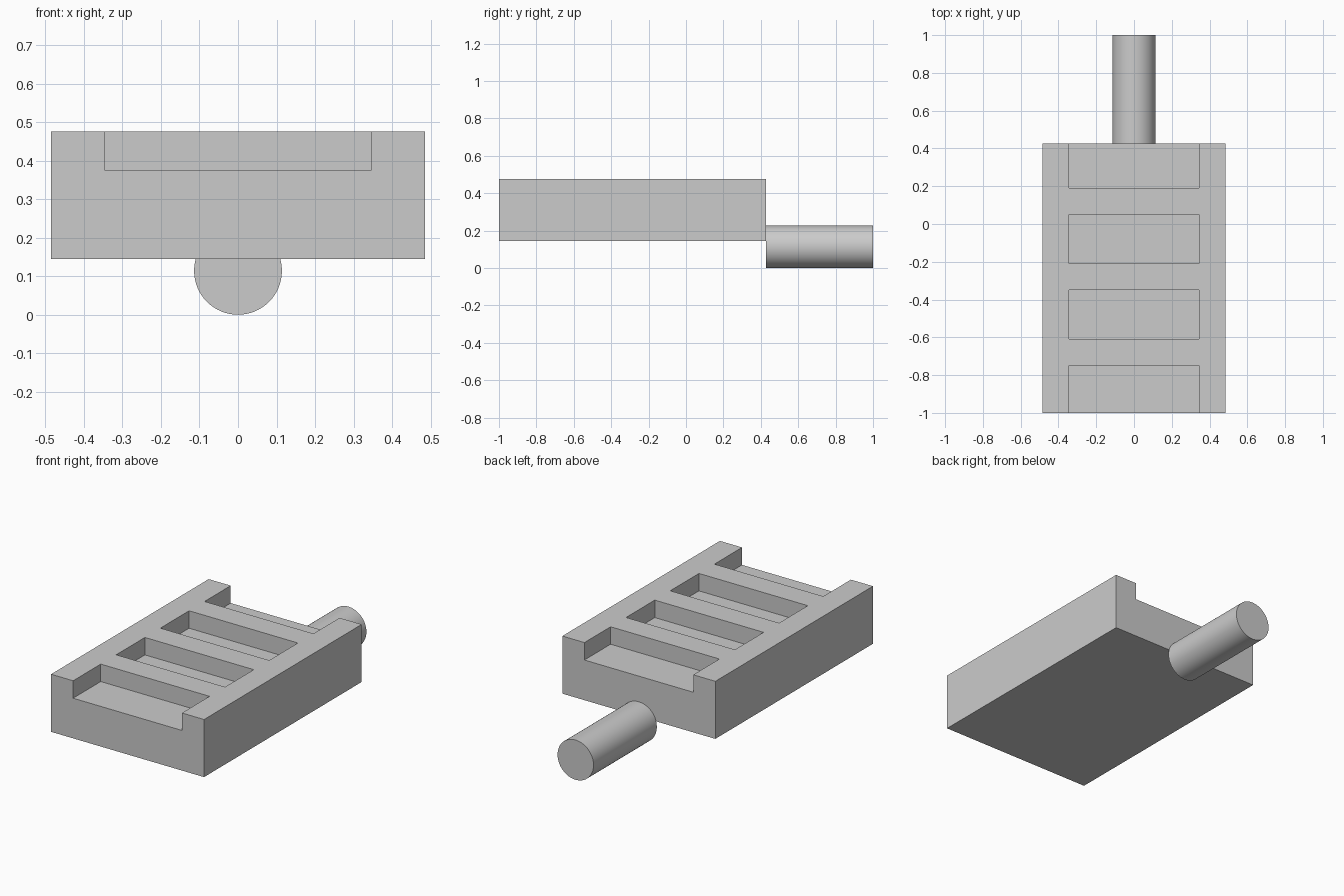
import bpy
import bmesh
from math import radians
from mathutils import Matrix, Vector

default = bpy.data.objects.get("Cube")
if default:
    bpy.data.objects.remove(default, do_unlink=True)

grey = bpy.data.materials.new("plain_grey")
grey.use_nodes = True
colour = (0.6, 0.6, 0.6, 1)
grey.diffuse_color = colour
grey.node_tree.nodes["Principled BSDF"].inputs["Base Color"].default_value = colour


def add_box(bm, low, high):
    low, high = Vector(low), Vector(high)
    size = Matrix.Diagonal((*(high - low), 1))
    bmesh.ops.create_cube(bm, size=1, matrix=Matrix.Translation((low + high) / 2) @ size)


def finish(bm, name):
    mesh = bpy.data.meshes.new(name)
    bm.to_mesh(mesh)
    bm.free()
    mesh.materials.append(grey)
    obj = bpy.data.objects.new(name, mesh)
    bpy.context.collection.objects.link(obj)
    return obj


def activate(obj):
    bpy.ops.object.select_all(action="DESELECT")
    obj.select_set(True)
    bpy.context.view_layer.objects.active = obj


HALF_WIDTH, BACK = 0.485, 0.427
BOTTOM, TOP, SLOT_FLOOR = 0.145, 0.475, 0.375

# Solid block
bm = bmesh.new()
add_box(bm, (-HALF_WIDTH, -1, BOTTOM), (HALF_WIDTH, BACK, TOP))
block = finish(bm, "block")

# Evenly spaced slots; the first and last run out through the ends
bm = bmesh.new()
for i in range(4):
    y = -0.88 + 0.4 * i
    add_box(bm, (-0.345, y - 0.13, SLOT_FLOOR), (0.345, y + 0.13, TOP + 0.1))
cutter = finish(bm, "slot_cutter")
cutter.hide_render = True

cut = block.modifiers.new("slots", "BOOLEAN")
cut.operation = "DIFFERENCE"
cut.solver = "EXACT"
cut.object = cutter
activate(block)
bpy.ops.object.modifier_apply(modifier=cut.name)
bpy.data.objects.remove(cutter, do_unlink=True)

# Round handle behind the block
RADIUS = 0.114
bm = bmesh.new()
bmesh.ops.create_cone(
    bm, cap_ends=True, segments=64, radius1=RADIUS, radius2=RADIUS, depth=1 - BACK,
    matrix=Matrix.Translation((0, (1 + BACK) / 2, RADIUS)) @ Matrix.Rotation(radians(90), 4, "X"))
handle = finish(bm, "handle")
activate(handle)
bpy.ops.object.shade_smooth_by_angle(angle=radians(30))
